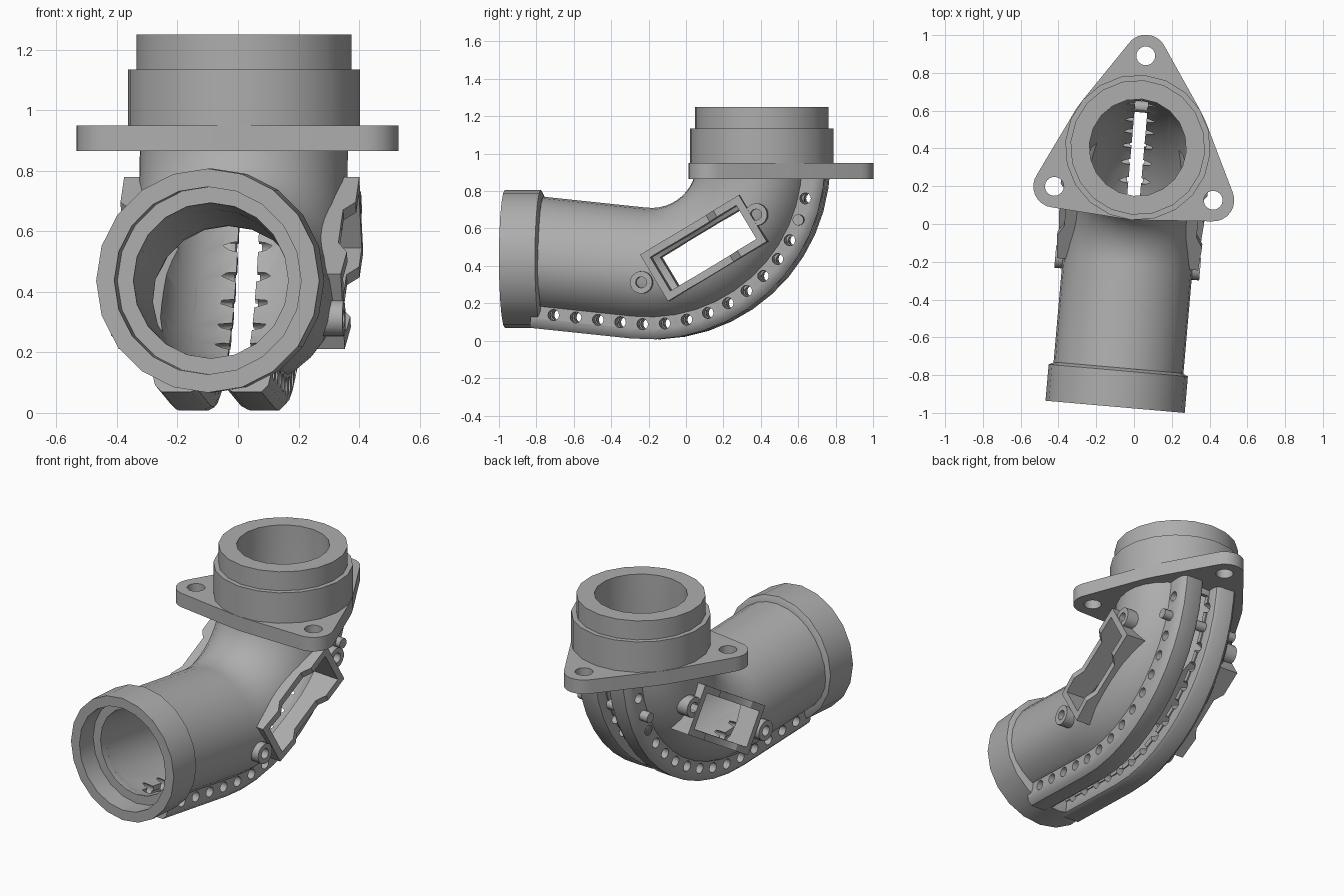
import bpy, bmesh, math
from mathutils import Matrix, Vector
from mathutils.geometry import convex_hull_2d

if "Cube" in bpy.data.objects:
    bpy.data.objects.remove(bpy.data.objects["Cube"])

metal = bpy.data.materials.new("grey_metal")
metal.use_nodes = True
GREY = (0.42, 0.42, 0.42, 1)
metal.diffuse_color = GREY
metal.node_tree.nodes["Principled BSDF"].inputs["Base Color"].default_value = GREY

# The whole fitting is turned slightly about the upright axis
PLACE = Matrix.Translation((0.02, 0.405, 0)) @ Matrix.Rotation(math.radians(-5), 4, "Z")
BEND_Y, BEND_Z, BEND_R, SWEEP = -0.59, 0.95, 0.59, 96
COLLAR_Z = 0.437


def make(name, solids):
    """Object made of closed solids, each a list of bridged and capped rings."""
    bm = bmesh.new()
    for rings in solids:
        loops = [[bm.verts.new(PLACE @ Vector(p)) for p in ring] for ring in rings]
        n = len(loops[0])
        for a, b in zip(loops, loops[1:]):
            for i in range(n):
                j = (i + 1) % n
                bm.faces.new((a[i], a[j], b[j], b[i]))
        bm.faces.new(loops[0][::-1])
        bm.faces.new(loops[-1])
    bmesh.ops.recalc_face_normals(bm, faces=bm.faces[:])
    mesh = bpy.data.meshes.new(name)
    bm.to_mesh(mesh)
    bm.free()
    mesh.materials.append(metal)
    obj = bpy.data.objects.new(name, mesh)
    bpy.context.scene.collection.objects.link(obj)
    return obj


def finish(obj, cutters):
    """Cut the part, then smooth it with sharp edges kept."""
    bpy.ops.object.select_all(action="DESELECT")
    bpy.context.view_layer.objects.active = obj
    obj.select_set(True)
    for cutter in cutters:
        mod = obj.modifiers.new("cut", "BOOLEAN")
        mod.operation = "DIFFERENCE"
        mod.solver = "EXACT"
        mod.object = cutter
        bpy.ops.object.modifier_apply(modifier=mod.name)
    bpy.ops.object.shade_smooth_by_angle(angle=math.radians(32))


def circle(r, n, cx=0, cy=0):
    return [(cx + r * math.cos(math.tau * i / n), cy + r * math.sin(math.tau * i / n))
            for i in range(n)]


def upright(steps, n):
    return [[(x, y, z) for x, y in circle(r, n)] for r, z in steps]


def forward(steps, n):
    return [[(x, y, COLLAR_Z + z) for x, z in circle(r, n)] for r, y in steps]


def station(s):
    """Centre line point and outward angle; s is degrees, then straight run."""
    a = -math.radians(min(s, SWEEP))
    run = max(s - SWEEP, 0) * 0.0151
    return (BEND_Y + BEND_R * math.cos(a) + run * math.sin(a),
            BEND_Z + BEND_R * math.sin(a) - run * math.cos(a), a)


def sweep(section, stations):
    return [[(u, y + w * math.cos(a), z + w * math.sin(a)) for u, w in section]
            for y, z, a in stations]


ARC = [station(s) for s in range(0, SWEEP + 1, 8)]
RAIL_RUN = [station(3)] + ARC[1:] + [station(132)]

# Cutters: bore, front recess, outer slit, rail holes
bore_path = [(0, 1.4, 0)] + ARC + [station(130), (-1.25, COLLAR_Z, -math.pi / 2),
                                   (-1.5, COLLAR_Z, -math.pi / 2)]
bore = make("bore_cutter", [sweep(circle(0.257, 20), bore_path)])
recess = make("recess_cutter", [forward([(0.31, -1.5), (0.31, -1.26)], 20)])
slit_section = [(-0.034, 0.15), (0.034, 0.15), (0.034, 0.45), (-0.034, 0.45)]
slit = make("slit_cutter", [sweep(slit_section, [station(8)] + RAIL_RUN[2:])])
holes = []
for i in range(15):
    y, z, a = station(12.7 + 7.95 * i)
    ring = circle(0.03, 12, y + 0.272 * math.cos(a), z + 0.272 * math.sin(a))
    holes.append([[(u, p, q) for p, q in ring] for u in (-0.25, 0.25)])
rail_holes = make("rail_hole_cutter", holes)

# Side port frame: along the slope, across it, and outward
TILT = math.radians(31)


def port(along, across, u):
    return (u, -0.28 + along * math.cos(TILT) - across * math.sin(TILT),
            0.495 + along * math.sin(TILT) + across * math.cos(TILT))


opening_outline = [(-0.27, -0.105), (0.27, -0.105), (0.27, 0.105), (-0.27, 0.105)]
opening = make("opening_cutter", [[[port(a, c, u) for a, c in opening_outline]
                                   for u in (-0.6, 0.6)]])
cutters = [bore, recess, slit, rail_holes, opening]

# Bent pipe, fuller on the inside of the bend
pipe_section = [(0.345 * x, (0.285 if y > 0 else 0.35) * y) for x, y in circle(1, 28)]
pipe = make("bent_pipe", [sweep(pipe_section, ARC + [station(133)])])
finish(pipe, [bore, slit, rail_holes, opening])

# Stepped upper collar and front collar
upper = make("upper_collar", [upright([(0.385, 0.865), (0.385, 1.135),
                                       (0.357, 1.135), (0.357, 1.25)], 20)])
finish(upper, [bore])
front = make("front_collar", [forward([(0.37, -1.378), (0.37, -1.185), (0.34, -1.17)], 20)])
finish(front, [bore, recess])

# Three-lobed mounting flange
lobes = [(0.487 * math.cos(math.radians(t)), 0.487 * math.sin(math.radians(t)))
         for t in (90, 210, 330)]
outline = circle(0.385, 40)
for x, y in lobes:
    outline += circle(0.112, 24, x, y)
hull = [outline[i] for i in convex_hull_2d([Vector(p) for p in outline])]
flange = make("mounting_flange", [[[(x, y, z) for x, y in hull] for z in (0.865, 0.95)]])
bolt_holes = make("bolt_hole_cutter", [[[(x, y, z) for x, y in circle(0.05, 20, *p)]
                                        for z in (0.8, 1)] for p in lobes])
cutters.append(bolt_holes)
finish(flange, [bore, bolt_holes])

# Paired parts: pierced rails, port frames and screw bosses
rail_section = [(0.042, 0.2), (0.195, 0.2), (0.195, 0.3), (0.188, 0.33),
                (0.165, 0.353), (0.07, 0.353), (0.05, 0.342), (0.042, 0.32)]
frame_profile = [(-0.31, 0.2), (-0.31, 0.375), (-0.17, 0.385), (-0.11, 0.352),
                 (0.1, 0.352), (0.15, 0.39), (0.31, 0.39), (0.31, 0.2)]
for side, label in ((1, "left"), (-1, "right")):
    rail = make(label + "_rail", [sweep([(side * u, w) for u, w in rail_section], RAIL_RUN)])
    finish(rail, [bore, rail_holes])

    frame = make(label + "_port_frame", [[[port(a, c, side * u) for a, u in frame_profile]
                                          for c in (-0.145, 0.145)]])
    finish(frame, [bore, opening])

    spots = [(0.335, 0.008), (-0.38, 0.015)]
    bosses = make(label + "_screw_bosses", [[[port(a, c, side * u) for a, c in circle(0.06, 16, *p)]
                                             for u in (0.22, 0.385)] for p in spots])
    screws = make("screw_cutter", [[[port(a, c, side * u) for a, c in circle(0.03, 12, *p)]
                                    for u in (0.3, 0.5)] for p in spots])
    cutters.append(screws)
    finish(bosses, [bore, opening, screws])

for cutter in cutters:
    bpy.data.objects.remove(cutter)
